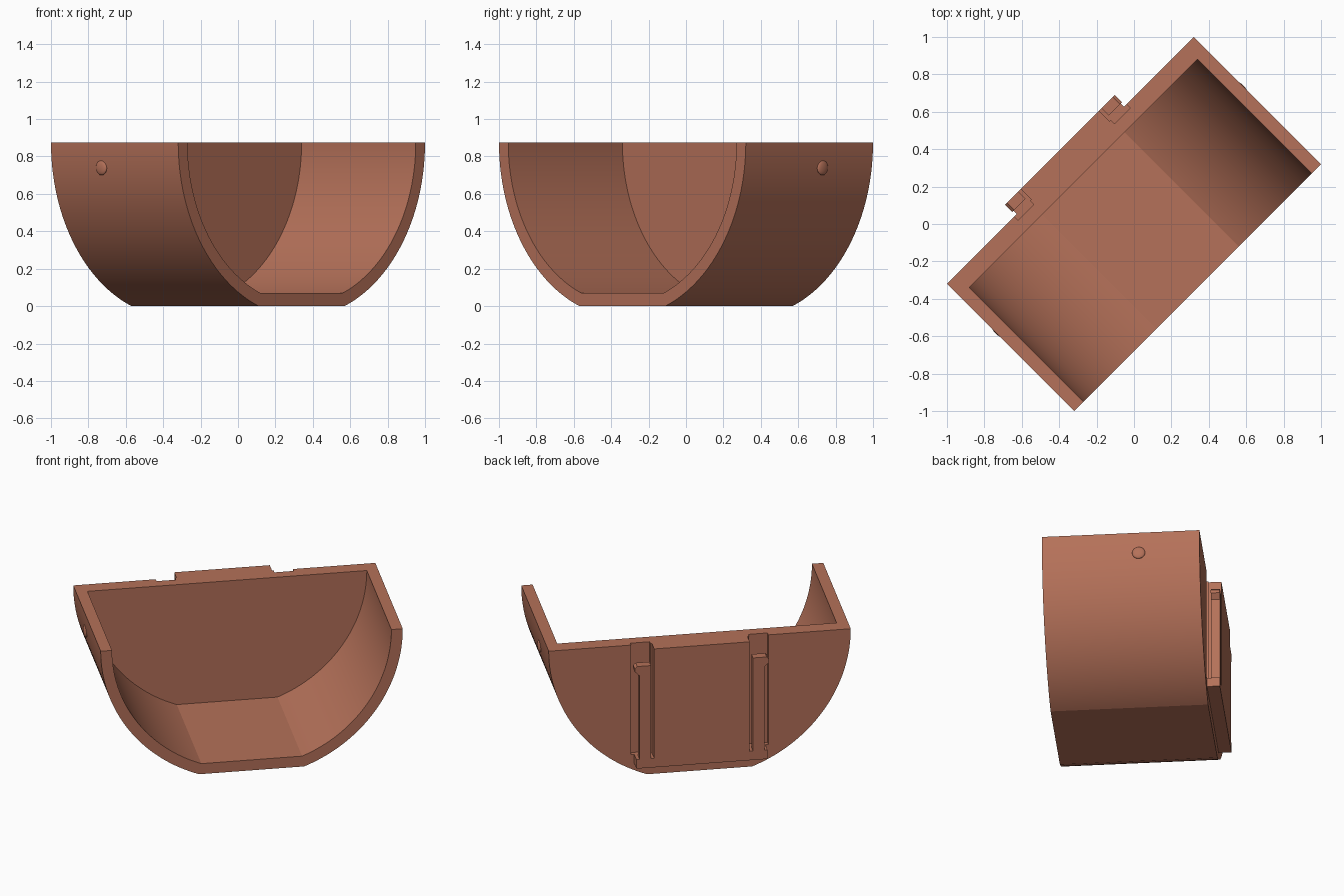
import bpy, bmesh, math

if "Cube" in bpy.data.objects:
    bpy.data.objects.remove(bpy.data.objects["Cube"])

TURN = math.radians(45)      # the tray stands diagonally
TOP, R, WALL = 0.875, 0.933, 0.07
FRONT, BACK, BACK_IN = -0.481, 0.481, 0.382

clay = bpy.data.materials.new("terracotta")
clay.diffuse_color = (0.46, 0.165, 0.10, 1)
clay.use_nodes = True
clay.node_tree.nodes["Principled BSDF"].inputs["Base Color"].default_value = clay.diffuse_color


def extrude(name, profile, y0, y1):
    """Extrude an x-z profile along y."""
    bm = bmesh.new()
    face = bm.faces.new([bm.verts.new((x, y0, z)) for x, z in profile])
    new = bmesh.ops.extrude_face_region(bm, geom=[face])["geom"]
    bmesh.ops.translate(bm, vec=(0, y1 - y0, 0),
                        verts=[g for g in new if isinstance(g, bmesh.types.BMVert)])
    bmesh.ops.recalc_face_normals(bm, faces=bm.faces)
    mesh = bpy.data.meshes.new(name)
    bm.to_mesh(mesh)
    bm.free()
    mesh.materials.append(clay)
    ob = bpy.data.objects.new(name, mesh)
    bpy.context.collection.objects.link(ob)
    ob.rotation_euler.z = TURN
    return ob


def box(name, x0, x1, y0, y1, z0, z1):
    return extrude(name, [(x0, z0), (x1, z0), (x1, z1), (x0, z1)], y0, y1)


def bowl(radius, floor, top, n=64):
    """Half disc with a flat floor."""
    a = math.acos((TOP - floor) / radius)
    a0, a1 = -math.pi / 2 + a, 0
    right = [(radius * math.cos(t), TOP + radius * math.sin(t))
             for t in (a0 + (a1 - a0) * i / n for i in range(n + 1))]
    if top > TOP:
        right.append((radius, top))
    return right + [(-x, z) for x, z in reversed(right)]


# Tray body, hollowed from the front and top, with two clip grooves behind
body = extrude("tray_body", bowl(R, 0, TOP), FRONT, BACK)
cutters = [extrude("hollow_cutter", bowl(R - WALL, WALL, 1.2), -0.8, BACK_IN)]
for s in (-1, 1):
    x0, x1 = sorted((s * 0.305, s * 0.424))
    cutters.append(box("groove_cutter", x0, x1, 0.453, 0.7, 0.14, 1.2))
bpy.context.view_layer.update()
bpy.context.view_layer.objects.active = body
body.select_set(True)
for c in cutters:
    c.hide_render = True
    m = body.modifiers.new("cut", "BOOLEAN")
    m.operation, m.solver, m.object = "DIFFERENCE", "EXACT", c
    bpy.ops.object.modifier_apply(modifier=m.name)
for c in cutters:
    bpy.data.objects.remove(c)
bpy.ops.object.shade_smooth_by_angle(angle=math.radians(15))

# Back plate, widened at its foot to carry the clips
extrude("back_plate", [(-0.405, 0.08), (0.405, 0.08), (0.405, 0.14), (0.295, 0.14),
                       (0.295, TOP), (-0.295, TOP), (-0.295, 0.14), (-0.405, 0.14)],
        0.47, 0.56)

for s, side in ((-1, "left"), (1, "right")):
    # Springy clip with a small barb at its tip
    clip = [(0.315, 0.13), (0.385, 0.13), (0.385, 0.70), (0.415, 0.73),
            (0.415, 0.75), (0.40, 0.765), (0.315, 0.765)]
    extrude(side + "_clip", [(s * x, z) for x, z in clip], 0.505, 0.56)

    # Small round detent on the curved end wall
    z, y = 0.74, 0.109
    x = s * math.sqrt(R * R - (TOP - z) ** 2)
    bm = bmesh.new()
    bmesh.ops.create_uvsphere(bm, u_segments=24, v_segments=12, radius=0.04)
    for v in bm.verts:
        v.co = (v.co.x * 0.35 + x, v.co.y + y, v.co.z + z)
    mesh = bpy.data.meshes.new(side + "_detent")
    bm.to_mesh(mesh)
    bm.free()
    mesh.materials.append(clay)
    mesh.shade_smooth()
    ob = bpy.data.objects.new(side + "_detent", mesh)
    bpy.context.collection.objects.link(ob)
    ob.rotation_euler.z = TURN
